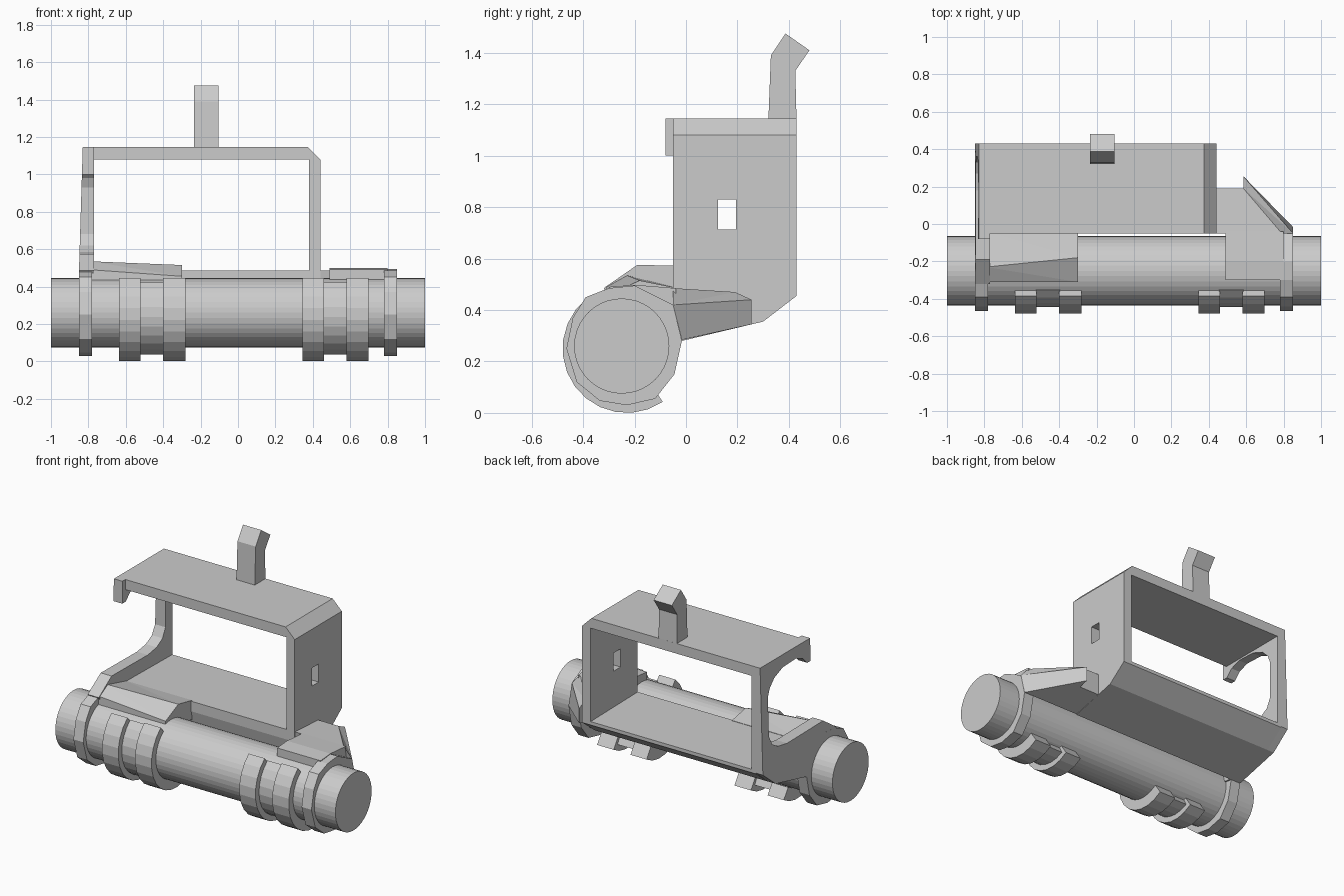
import bpy, bmesh, math
from mathutils import Vector

if "Cube" in bpy.data.objects:
    bpy.data.objects.remove(bpy.data.objects["Cube"])

grey = bpy.data.materials.new("plain grey")
grey.diffuse_color = (0.6, 0.6, 0.6, 1)
grey.use_nodes = True
grey.node_tree.nodes["Principled BSDF"].inputs["Base Color"].default_value = grey.diffuse_color


def finish(name, bm):
    bmesh.ops.recalc_face_normals(bm, faces=bm.faces)
    me = bpy.data.meshes.new(name)
    bm.to_mesh(me)
    bm.free()
    me.materials.append(grey)
    ob = bpy.data.objects.new(name, me)
    bpy.context.collection.objects.link(ob)
    return ob


def prism(name, pts, offset):
    """Extrude a polygon of 3D points along an offset."""
    bm = bmesh.new()
    face = bm.faces.new([bm.verts.new(p) for p in pts])
    new = bmesh.ops.extrude_face_region(bm, geom=[face], use_keep_orig=True)["geom"]
    bmesh.ops.translate(bm, vec=offset, verts=[v for v in new if isinstance(v, bmesh.types.BMVert)])
    return finish(name, bm)


def side_prism(name, yz, x0, x1):
    return prism(name, [(x0, y, z) for y, z in yz], Vector((x1 - x0, 0, 0)))


def slab(name, top, bottom):
    """Solid between matching top and bottom outlines."""
    bm = bmesh.new()
    t = [bm.verts.new(p) for p in top]
    b = [bm.verts.new(p) for p in bottom]
    n = len(t)
    caps = [bm.faces.new(t), bm.faces.new(b[::-1])]
    for i in range(n):
        bm.faces.new((t[i], b[i], b[(i + 1) % n], t[(i + 1) % n]))
    bmesh.ops.triangulate(bm, faces=caps)
    return finish(name, bm)


def arc(cy, cz, r, a0, a1, n):
    return [(cy + r * math.cos(math.radians(a0 + (a1 - a0) * i / n)),
             cz + r * math.sin(math.radians(a0 + (a1 - a0) * i / n))) for i in range(n + 1)]


# Long tube
side_prism("tube", arc(-0.25, 0.26, 0.185, 0, 360, 40)[:-1], -1, 1)

# End collars
collar = [(-0.016, 0.28), (-0.045, 0.15), (-0.12, 0.055), (-0.23, 0.03), (-0.335, 0.047),
          (-0.425, 0.12), (-0.465, 0.25), (-0.44, 0.37), (-0.39, 0.45), (-0.30, 0.485),
          (-0.2, 0.495), (-0.05, 0.42)]
for side, x in (("left", -0.85), ("right", 0.78)):
    side_prism(side + "_collar", collar, x, x + 0.07)

# Clamp bands with a thinner bridge between each pair
for side, x in (("left", -0.635), ("right", 0.345)):
    for part, dx, w, r, a0, a1 in (("band_outer", 0, 0.115, 0.25, 128, 304),
                                   ("bridge", 0.11, 0.13, 0.213, 126, 298),
                                   ("band_inner", 0.235, 0.118, 0.25, 128, 304)):
        ring = arc(-0.23, 0.25, r, a0, a1, 12) + arc(-0.23, 0.25, 0.17, a1, a0, 12)
        side_prism(side + "_clamp_" + part, ring, x + dx, x + dx + w)

# Frame floor, right wall and top plate
under = [(0.43, 0.455), (0.30, 0.355), (-0.016, 0.28), (-0.05, 0.42)]
side_prism("frame_floor", [(-0.05, 0.485), (0.43, 0.477)] + under, -0.8, 0.40)
wall = side_prism("right_wall", [(-0.05, 1.08), (0.43, 1.08)] + under, 0.38, 0.44)
prism("top_plate", [(x, -0.05, z) for x, z in
                    ((-0.83, 1.08), (-0.83, 1.145), (0.375, 1.145), (0.44, 1.08))], Vector((0, 0.48, 0)))

# Square hole through the right wall
cutter = side_prism("hole_cutter", [(0.125, 0.713), (0.195, 0.713), (0.195, 0.83), (0.125, 0.83)], 0.3, 0.5)
cutter.hide_render = True
cutter.hide_viewport = True
mod = wall.modifiers.new("hole", "BOOLEAN")
mod.operation = "DIFFERENCE"
mod.solver = "EXACT"
mod.object = cutter

# Left wall with open arch, slightly flared outwards at the bottom
left = side_prism("left_wall", [
    (-0.08, 1.145), (-0.08, 1.0), (-0.045, 1.0), (0.0, 1.045), (0.07, 1.07), (0.2, 1.065),
    (0.29, 1.03), (0.34, 0.98), (0.36, 0.93), (0.36, 0.68), (0.33, 0.62), (0.27, 0.585),
    (0.18, 0.57), (-0.19, 0.575), (-0.32, 0.485), (-0.2, 0.3), (-0.016, 0.28),
    (0.30, 0.355), (0.43, 0.46), (0.43, 1.145)], -0.83, -0.77)
for v in left.data.vertices:
    if v.co.x < -0.8:
        v.co.x -= 0.02 * min(1, (1.145 - v.co.z) / 0.65)

# Saddles reaching forward over the tube
side_prism("right_saddle", [(-0.3, 0.42), (-0.3, 0.49), (-0.2, 0.498), (-0.04, 0.485),
                            (-0.03, 0.30), (-0.1, 0.36)], 0.49, 0.8)
slab("left_saddle",
     [(-0.79, -0.31, 0.49), (-0.3, -0.31, 0.455), (-0.3, -0.18, 0.515), (-0.3, -0.04, 0.487),
      (-0.79, -0.04, 0.487), (-0.79, -0.23, 0.535)],
     [(-0.79, -0.31, 0.42), (-0.3, -0.31, 0.42), (-0.3, -0.18, 0.40), (-0.3, -0.04, 0.36),
      (-0.79, -0.04, 0.36), (-0.79, -0.23, 0.40)])

# Wedge gusset between the right wall and the right collar
plan = [(0.43, -0.05, 0.485), (0.79, -0.05, 0.485), (0.85, -0.05, 0.42), (0.585, 0.255, 0.44),
        (0.585, 0.19, 0.47), (0.43, 0.19, 0.47)]
slab("right_gusset", plan, [(x, y + 0.034 * (y < 0), 0.284 + 0.237 * max(0, y)) for x, y, z in plan])

# Bent hook on the top
side_prism("hook", [(0.32, 1.13), (0.33, 1.39), (0.387, 1.475), (0.48, 1.41), (0.425, 1.33),
                    (0.43, 1.13)], -0.235, -0.105)
